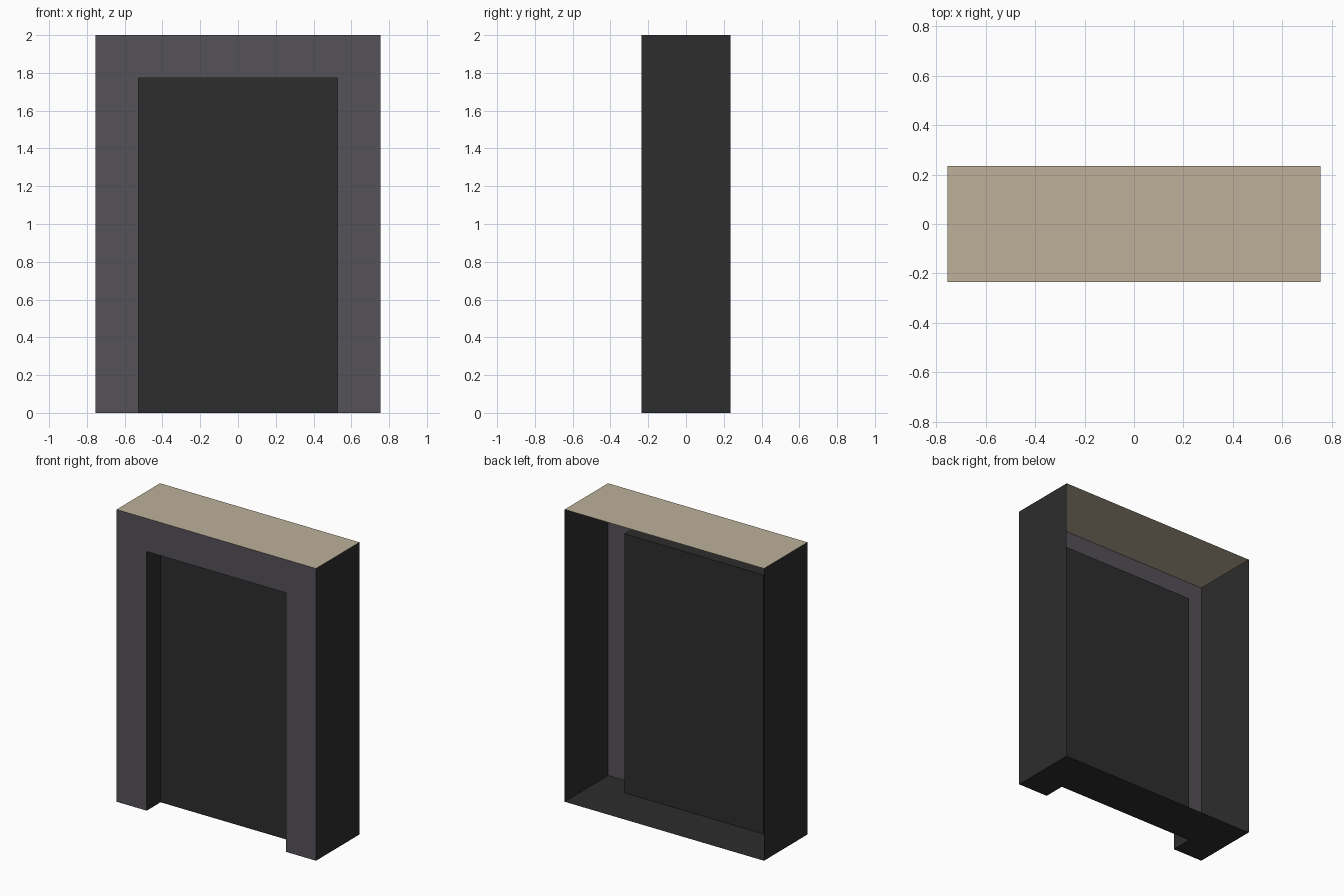
import bpy

if "Cube" in bpy.data.objects:
    bpy.data.objects.remove(bpy.data.objects["Cube"])

W, D, H = 0.755, 0.235, 2.0       # outer half width, half depth, height
OW, OH = 0.527, 1.773             # opening half width and height
RY = -D + 0.15                    # y of the recessed panel


def material(name, rgb):
    m = bpy.data.materials.new(name)
    m.diffuse_color = (*rgb, 1.0)
    m.use_nodes = True
    m.node_tree.nodes["Principled BSDF"].inputs["Base Color"].default_value = m.diffuse_color
    return m


grey = material("warm grey", (0.0908, 0.0823, 0.0976))
dark = material("charcoal", (0.0262, 0.0262, 0.0262))
beige = material("beige", (0.509, 0.440, 0.323))


def sheet(name, points, mat):
    """One thin flat sheet from its outline."""
    me = bpy.data.meshes.new(name)
    me.from_pydata(points, [], [range(len(points))])
    me.materials.append(mat)
    ob = bpy.data.objects.new(name, me)
    bpy.context.collection.objects.link(ob)
    return ob


def mirror_x(ob):
    mod = ob.modifiers.new("mirror", 'MIRROR')
    mod.use_mirror_merge = False


# Door-shaped front frame
arch = [(-W, 0), (-OW, 0), (-OW, OH), (OW, OH), (OW, 0), (W, 0), (W, H), (-W, H)]
sheet("front_frame", [(x, -D, z) for x, z in arch], grey)

# Top, and floor notched by the recess; the back stays open
sheet("top_panel", [(-W, -D, H), (W, -D, H), (W, D, H), (-W, D, H)], beige)
notch = [(-W, -D), (-W, D), (W, D), (W, -D), (OW, -D), (OW, RY), (-OW, RY), (-OW, -D)]
sheet("floor_panel", [(x, y, 0) for x, y in notch], dark)

# Outer sides
mirror_x(sheet("side_panel", [(W, -D, 0), (W, D, 0), (W, D, H), (W, -D, H)], dark))

# Recess: back panel, ceiling and reveals
sheet("recess_panel", [(-OW, RY, 0), (OW, RY, 0), (OW, RY, OH), (-OW, RY, OH)], dark)
sheet("recess_ceiling", [(-OW, -D, OH), (-OW, RY, OH), (OW, RY, OH), (OW, -D, OH)], dark)
mirror_x(sheet("recess_reveal", [(OW, -D, 0), (OW, -D, OH), (OW, RY, OH), (OW, RY, 0)], dark))
